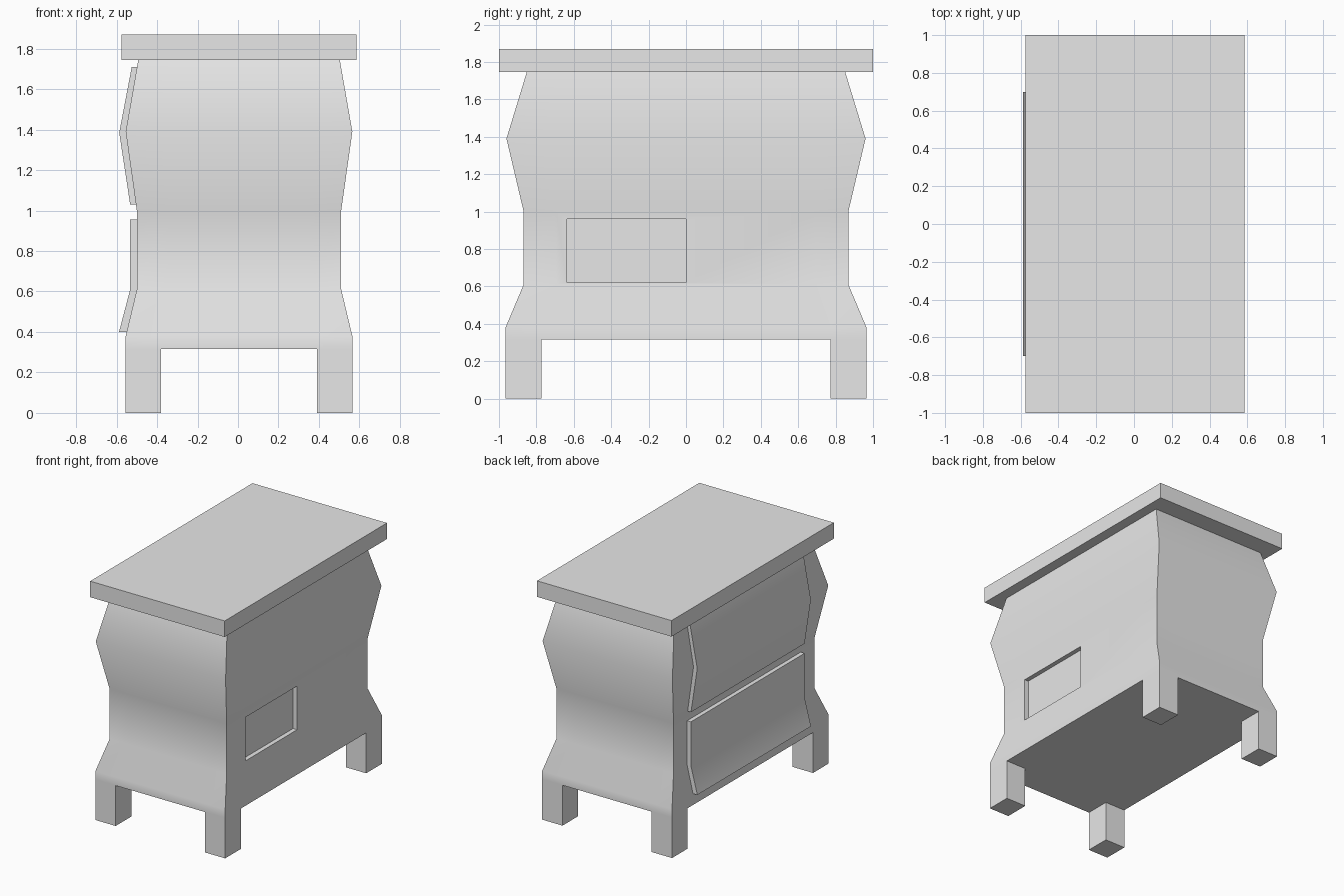
import bpy, bmesh, math
from mathutils import Vector

default = bpy.data.objects.get("Cube")
if default:
    bpy.data.objects.remove(default, do_unlink=True)

# One flat colour for the whole cabinet
grey = bpy.data.materials.new("light_grey")
grey.use_nodes = True
grey.diffuse_color = (0.8, 0.8, 0.8, 1)
grey.node_tree.nodes["Principled BSDF"].inputs["Base Color"].default_value = (0.8, 0.8, 0.8, 1)

CX = 0.005  # cabinet centre, shifted to make room for the drawer fronts


def finish(name, bm):
    bmesh.ops.recalc_face_normals(bm, faces=bm.faces[:])
    mesh = bpy.data.meshes.new(name)
    bm.to_mesh(mesh)
    bm.free()
    mesh.materials.append(grey)
    obj = bpy.data.objects.new(name, mesh)
    bpy.context.collection.objects.link(obj)
    return obj


def box(name, low, high):
    low, high = Vector(low), Vector(high)
    bm = bmesh.new()
    bmesh.ops.create_cube(bm, size=1)
    for v in bm.verts:
        v.co = (low + high) / 2 + v.co * (high - low)
    return finish(name, bm)


def activate(obj):
    bpy.ops.object.select_all(action="DESELECT")
    obj.select_set(True)
    bpy.context.view_layer.objects.active = obj


def smooth(obj):
    activate(obj)
    bpy.ops.object.shade_smooth_by_angle(angle=math.radians(40))


# Swelling body: (half width, half depth, height) from bottom to top
levels = [(0.56, 0.965, 0.315), (0.56, 0.965, 0.38), (0.505, 0.868, 0.61),
          (0.505, 0.868, 1.0), (0.56, 0.96, 1.39), (0.497, 0.85, 1.75)]
fx, fy = (-1, -0.687, 0.687, 1), (-1, -0.8, 0.8, 1)
bm = bmesh.new()
grids = [[[bm.verts.new((CX + hx * u, hy * v, z)) for v in fy] for u in fx]
         for hx, hy, z in levels]
rim = ([(i, 0) for i in range(3)] + [(3, j) for j in range(3)]
       + [(i, 3) for i in (3, 2, 1)] + [(0, j) for j in (3, 2, 1)])
for lower, upper in zip(grids, grids[1:]):
    for (a, b), (c, d) in zip(rim, rim[1:] + rim[:1]):
        bm.faces.new((lower[a][b], lower[c][d], upper[c][d], upper[a][b]))
corners = []
for g in (grids[0], grids[-1]):
    for i in range(3):
        for j in range(3):
            f = bm.faces.new((g[i][j], g[i][j + 1], g[i + 1][j + 1], g[i + 1][j]))
            if g is grids[0] and i != 1 and j != 1:
                corners.append(f)
bmesh.ops.delete(bm, geom=[v for v in bm.verts if not v.link_faces], context="VERTS")

# Four legs drawn down from the corners of the underside
legs = bmesh.ops.extrude_face_region(bm, geom=corners)["geom"]
for v in legs:
    if isinstance(v, bmesh.types.BMVert):
        v.co.z = 0
body = finish("body_with_legs", bm)

# Shallow pocket in the right-hand face
cutter = box("pocket_cutter", (0.475, -0.635, 0.62), (0.7, 0, 0.96))
cutter.hide_render = True
cut = body.modifiers.new("pocket", "BOOLEAN")
cut.operation, cut.solver, cut.object = "DIFFERENCE", "EXACT", cutter
activate(body)
bpy.ops.object.modifier_apply(modifier=cut.name)
bpy.data.objects.remove(cutter, do_unlink=True)
smooth(body)

# Overhanging top board
box("top_board", (CX - 0.58, -1, 1.745), (CX + 0.58, 1, 1.87))


# Drawer fronts following the swell of the body
def drawer(name, outer):
    loop = outer + [(x + 0.045, z) for x, z in reversed(outer)]
    bm = bmesh.new()
    face = bm.faces.new([bm.verts.new((x, -0.7, z)) for x, z in loop])
    ext = bmesh.ops.extrude_face_region(bm, geom=[face], use_keep_orig=True)["geom"]
    bmesh.ops.translate(bm, vec=(0, 1.4, 0),
                        verts=[v for v in ext if isinstance(v, bmesh.types.BMVert)])
    smooth(finish(name, bm))


drawer("upper_drawer", [(-0.525, 1.71), (-0.587, 1.385), (-0.533, 1.03)])
drawer("lower_drawer", [(-0.533, 0.955), (-0.533, 0.61), (-0.588, 0.4)])
